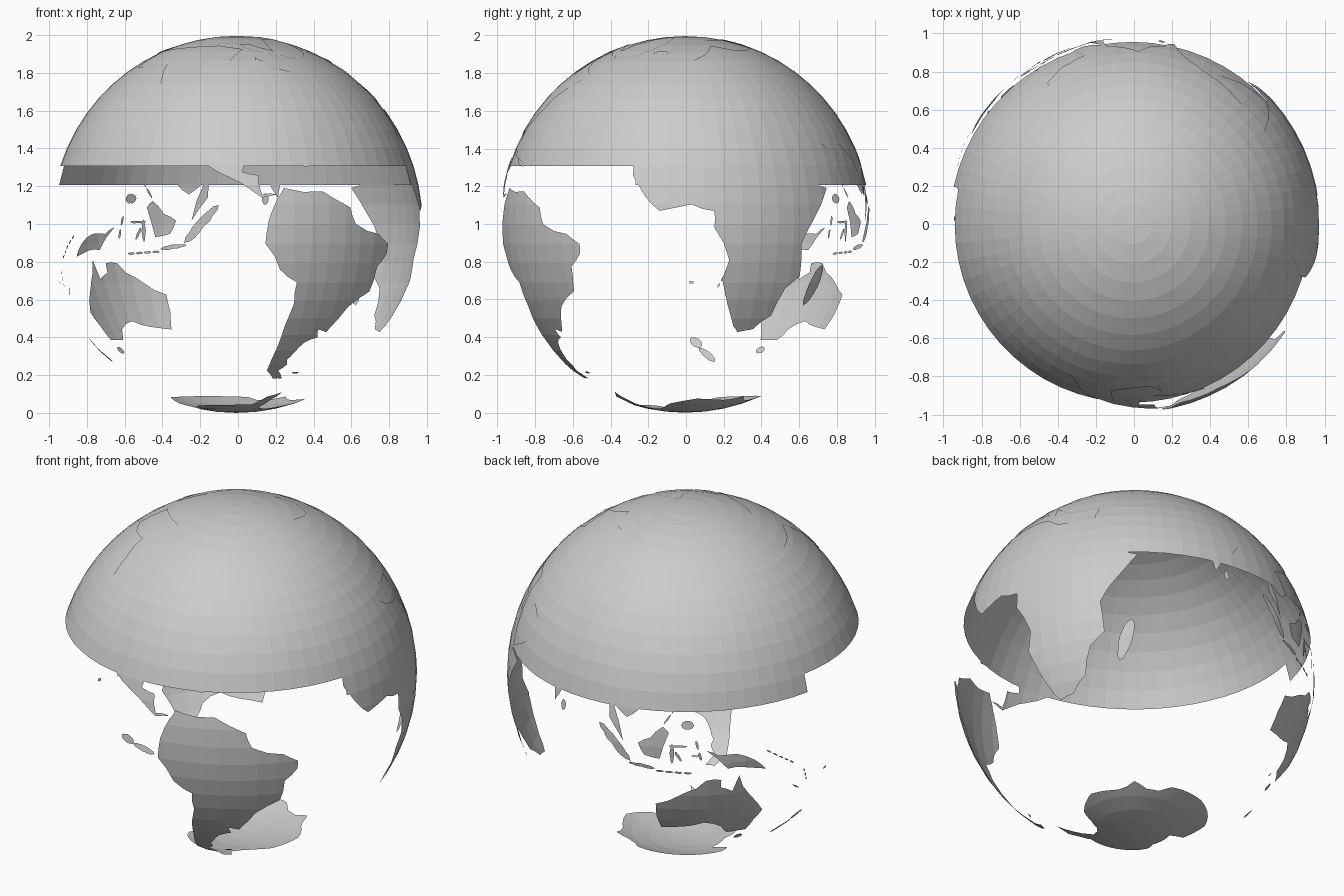
import bpy
import bmesh
import math
import random
from mathutils import Vector

if "Cube" in bpy.data.objects:
    bpy.data.objects.remove(bpy.data.objects["Cube"], do_unlink=True)

random.seed(4)
STEP = 6            # facet size in degrees
LAND, SEA = 0.0, -0.004
RADIUS = Vector((0.985, 0.985, 1.0))
CENTRE = Vector((-0.008, -0.004, 1.0))

grey = bpy.data.materials.new("globe grey")
grey.use_nodes = True
grey.diffuse_color = (0.6, 0.6, 0.6, 1)
grey.node_tree.nodes["Principled BSDF"].inputs["Base Color"].default_value = grey.diffuse_color


def on_sphere(lon, lat, lift):
    lon, lat = math.radians(lon), math.radians(lat)
    unit = Vector((math.cos(lat) * math.cos(lon), math.cos(lat) * math.sin(lon), math.sin(lat)))
    return CENTRE + RADIUS * unit * (1 + lift)


def on_facet(lon, lat, lift):
    """Place a map point on the flat facet of the globe that contains it."""
    west = math.floor(lon / STEP + 1e-5) * STEP
    south = math.floor(lat / STEP + 1e-5) * STEP
    east, north = west + STEP, south + STEP
    across, up = (lon - west) / STEP, (lat - south) / STEP
    low = on_sphere(west, south, lift).lerp(on_sphere(east, south, lift), across)
    high = on_sphere(west, north, lift).lerp(on_sphere(east, north, lift), across)
    return low.lerp(high, up)


def roughen(outline, amount=0.07):
    """Give a coast natural bends by shifting the middle of every edge sideways."""
    points = []
    for index, start in enumerate(outline):
        start, end = Vector(start), Vector(outline[(index + 1) % len(outline)])
        points.append(start)
        if max(abs(start.x), abs(end.x)) < 180:
            along = end - start
            side = Vector((-along.y, along.x))
            points.append((start + end) / 2 + side * random.uniform(-amount, amount))
    return points


def wrap(name, outlines, lift=LAND):
    """Cut flat map outlines along the facet grid and wrap them on the globe."""
    bm = bmesh.new()
    for outline in outlines:
        face = bm.faces.new([bm.verts.new((lon, lat, 0)) for lon, lat in outline])
        face.normal_update()
        if face.normal.z < 0:
            face.normal_flip()
    bmesh.ops.triangulate(bm, faces=bm.faces[:])
    for axis in (0, 1):
        values = [v.co[axis] for v in bm.verts]
        normal = Vector((1 - axis, axis, 0))
        first, last = math.ceil(min(values) / STEP), math.floor(max(values) / STEP)
        for k in range(first, last + 1):
            bmesh.ops.bisect_plane(bm, geom=bm.verts[:] + bm.edges[:] + bm.faces[:],
                                   dist=1e-4, plane_co=normal * k * STEP, plane_no=normal)
    for v in bm.verts:
        v.co = on_facet(v.co.x, v.co.y, lift)
    bmesh.ops.remove_doubles(bm, verts=bm.verts[:], dist=1e-5)
    mesh = bpy.data.meshes.new(name)
    bm.to_mesh(mesh)
    bm.free()
    mesh.materials.append(grey)
    bpy.context.collection.objects.link(bpy.data.objects.new(name, mesh))


def continent(name, *outline):
    wrap(name, [roughen(outline)])


def island(lon, lat, length, width, tilt=0):
    """Spindle-shaped outline; tilt is anticlockwise from east."""
    turn, points = math.radians(tilt), []
    for k in range(10):
        a = k * math.tau / 10
        u, v = length / 2 * math.cos(a), width / 2 * math.sin(a)
        east = u * math.cos(turn) - v * math.sin(turn)
        north = u * math.sin(turn) + v * math.cos(turn)
        points.append((lon + east / math.cos(math.radians(lat)), lat + north))
    return roughen(points)


def chain(start, end, count, length, width):
    """Row of equal islands strung along the line from start to end."""
    start, end = Vector(start), Vector(end)
    tilt = math.degrees(math.atan2(end.y - start.y, end.x - start.x))
    return [island(*start.lerp(end, k / (count - 1)), length, width, tilt) for k in range(count)]


# Northern ocean dome, with its lower step on the eastern side
wrap("northern_ocean", [[(-180, 90), (-180, 18), (-16, 18), (-16, 12),
                         (168, 12), (168, 18), (180, 18), (180, 90)]], SEA)

# Continents
continent("south_america",
          (-77, 8), (-75, 11), (-62, 10), (-52, 5), (-50, 0), (-40, -3), (-35, -6), (-35, -9),
          (-39, -13), (-40, -21), (-48, -26), (-54, -35), (-58, -34), (-57, -37), (-62, -39),
          (-65, -43), (-67, -46), (-66, -48), (-69, -51), (-65, -55), (-70, -55), (-75, -51),
          (-73, -40), (-70, -25), (-70, -18), (-76, -14), (-81, -6), (-80, 1))
continent("africa",
          (-17, 15), (-13, 9), (-8, 4), (2, 6), (9, 4), (9, -1), (14, -11), (12, -17), (18, -33),
          (20, -35), (26, -34), (32, -29), (35, -20), (40, -16), (39, -6), (42, -1), (51, 11),
          (43, 12), (33, 28), (20, 31), (10, 37), (-6, 36), (-10, 31), (-17, 21))
continent("eurasia",
          (-9, 43), (-9, 37), (3, 43), (16, 38), (13, 45), (23, 37), (36, 36), (35, 31), (43, 13),
          (59, 22), (48, 30), (66, 25), (73, 20), (77, 8), (80, 14), (88, 22), (98, 16), (99, 8),
          (104, 1), (100, 13), (105, 9), (109, 12), (106, 20), (121, 28), (122, 40), (128, 36),
          (140, 54), (160, 60), (179, 66), (105, 78), (68, 68), (25, 71), (5, 60), (20, 54))
continent("north_america",
          (-167, 66), (-128, 70), (-85, 68), (-94, 60), (-79, 52), (-78, 62), (-56, 52), (-70, 43),
          (-81, 31), (-80, 25), (-84, 30), (-97, 27), (-96, 19), (-87, 21), (-88, 16), (-83, 15),
          (-82, 9), (-77, 9), (-82, 8), (-96, 16), (-105, 20), (-124, 40), (-135, 58), (-162, 56))
continent("australia",
          (114, -22), (115, -34), (124, -33), (131, -31), (138, -34), (141, -38), (149, -38),
          (153, -28), (146, -19), (142, -11), (140, -17), (136, -15), (136, -12), (131, -12),
          (128, -15), (122, -18))
continent("antarctica",
          (-180, -78), (-158, -78), (-135, -74), (-74, -73), (-66, -66), (-57, -63), (-61, -76),
          (-40, -78), (-15, -72), (35, -69), (50, -66), (72, -69), (90, -66), (135, -66),
          (170, -72), (163, -78), (180, -78), (180, -90), (-180, -90))

# Large islands of the tropics
continent("new_guinea", (131, -1), (135, -3), (141, -3), (147, -6), (151, -10), (143, -8), (138, -8))
continent("borneo", (109, 1), (113, 3), (117, 7), (119, 5), (116, -4), (111, -3))
wrap("sumatra", [island(101, 0, 16, 3, -47)])
wrap("sulawesi", [island(120, -2, 7, 1.3, 90), island(122, 0.6, 6, 0.8), island(122, -3, 4, 1, -60)])
wrap("madagascar", [island(47, -19, 14, 4, 72)])
wrap("mindanao", [island(125, 7.7, 4, 3)])
wrap("sri_lanka", [island(81, 7.6, 3.6, 2, 95)])

# Southern islands
wrap("new_zealand", [island(175.7, -39, 5, 3, 50), island(170.4, -44, 8, 2.3, 46)])
wrap("tasmania", [island(147, -42, 3, 2.8)])
wrap("falklands", [island(-59, -52, 2.6, 0.9)])
wrap("fiji", [island(178, -18, 1.5, 1)])
wrap("new_caledonia", [island(165, -21, 4, 0.5, -35)])

# Island chains
wrap("java", [island(110, -7, 9, 1.3, -8)])
wrap("sunda_chain", chain((116, -8.5), (125, -9), 4, 2.6, 0.8))
wrap("molucca_chain", chain((128, 1), (129, -3), 2, 3, 0.9))
wrap("palawan_chain", chain((118.5, 9.5), (121, 13), 2, 4, 0.6))
wrap("solomon_chain", chain((152, -4), (161, -10), 5, 2, 0.5))
wrap("vanuatu_chain", chain((167, -15), (169, -19), 3, 1.5, 0.5))
wrap("caribbean_chain", chain((-79, 22), (-70, 19), 2, 8, 1.3))

# Northern islands
wrap("greenland", [island(-40, 72, 23, 11, 70)])
wrap("baffin_island", [island(-72, 68, 14, 4, -40)])
wrap("iceland", [island(-18, 65, 5, 2.6)])
wrap("british_isles", [island(-2, 54, 8, 2.5, 105)])
wrap("japan", [island(137, 36, 12, 2, 42)])
